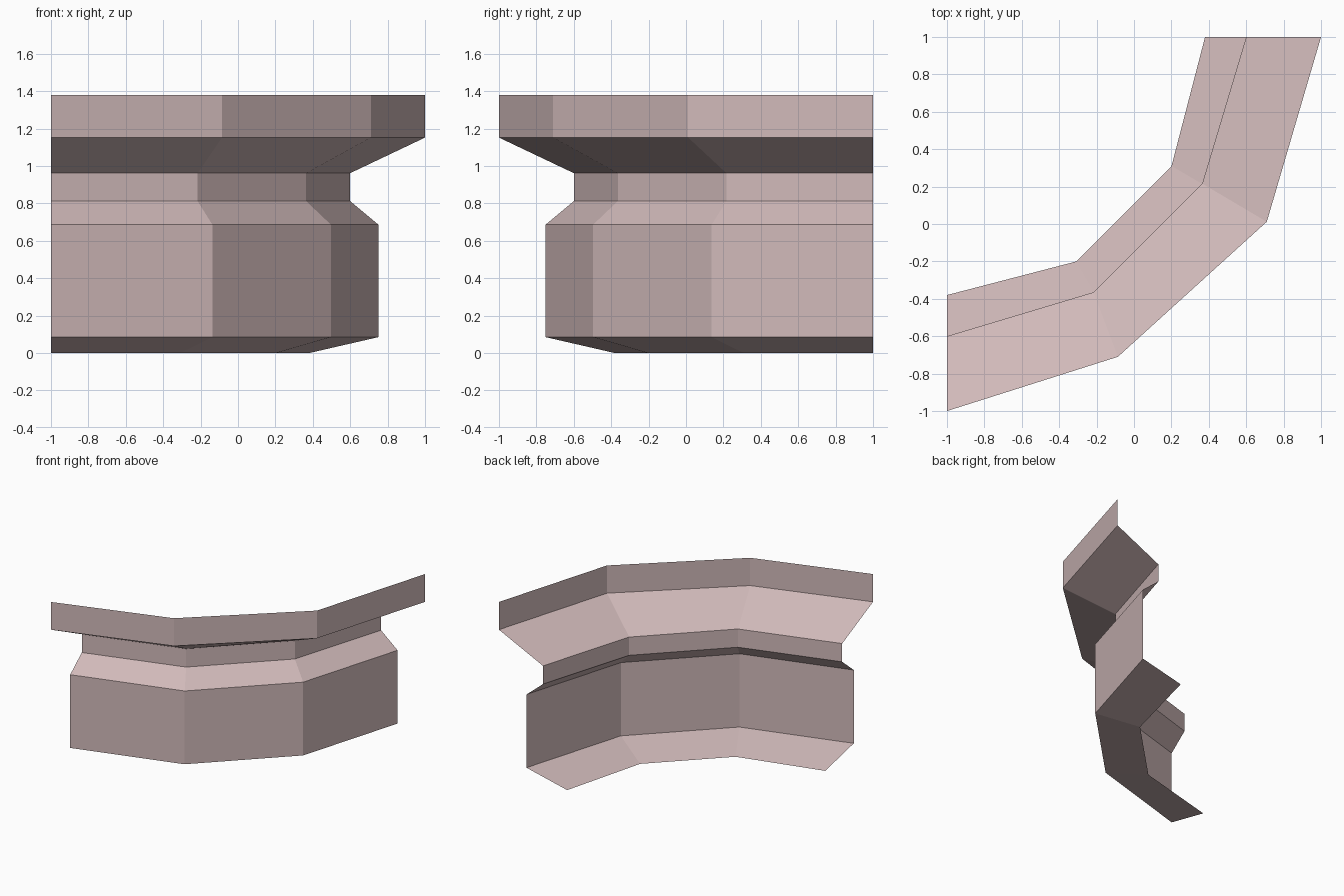
import bpy, bmesh
from mathutils import Vector

cube = bpy.data.objects.get("Cube")
if cube:
    bpy.data.objects.remove(cube, do_unlink=True)

# Single dusty pink colour
COLOUR = (0.63, 0.485, 0.485, 1)
mat = bpy.data.materials.new("dusty pink")
mat.use_nodes = True
mat.diffuse_color = COLOUR
bsdf = next(n for n in mat.node_tree.nodes if n.type == 'BSDF_PRINCIPLED')
bsdf.inputs["Base Color"].default_value = COLOUR

# Moulding profile: radius, height, and long/short shares of the two inner corners
PROFILE = [(1.38, 0, .87, .5), (1.75, .085, .855, .493), (1.75, .687, .855, .493),
           (1.6, .812, .853, .49), (1.6, .962, .853, .49),
           (2, 1.152, .855, .494), (2, 1.38, .855, .494)]
CENTRE = Vector((-1, 1, 0))

# Sweep the profile a quarter turn in three flat panels, as an open sheet
bm = bmesh.new()
rows = []
for r, z, far, near in PROFILE:
    corners = [(0, -1), (near, -far), (far, -near), (1, 0)]
    if r == 2:
        corners[1] = (.457, -far)  # the rim's corner sits slightly off the arc
    rows.append([bm.verts.new(CENTRE + Vector((r * x, r * y, z))) for x, y in corners])

for low, high in zip(rows, rows[1:]):
    for i in range(3):
        bm.faces.new((low[i], low[i + 1], high[i + 1], high[i]))

mesh = bpy.data.meshes.new("corner_moulding")
bm.to_mesh(mesh)
bm.free()
mesh.materials.append(mat)
moulding = bpy.data.objects.new("corner_moulding", mesh)
bpy.context.collection.objects.link(moulding)
